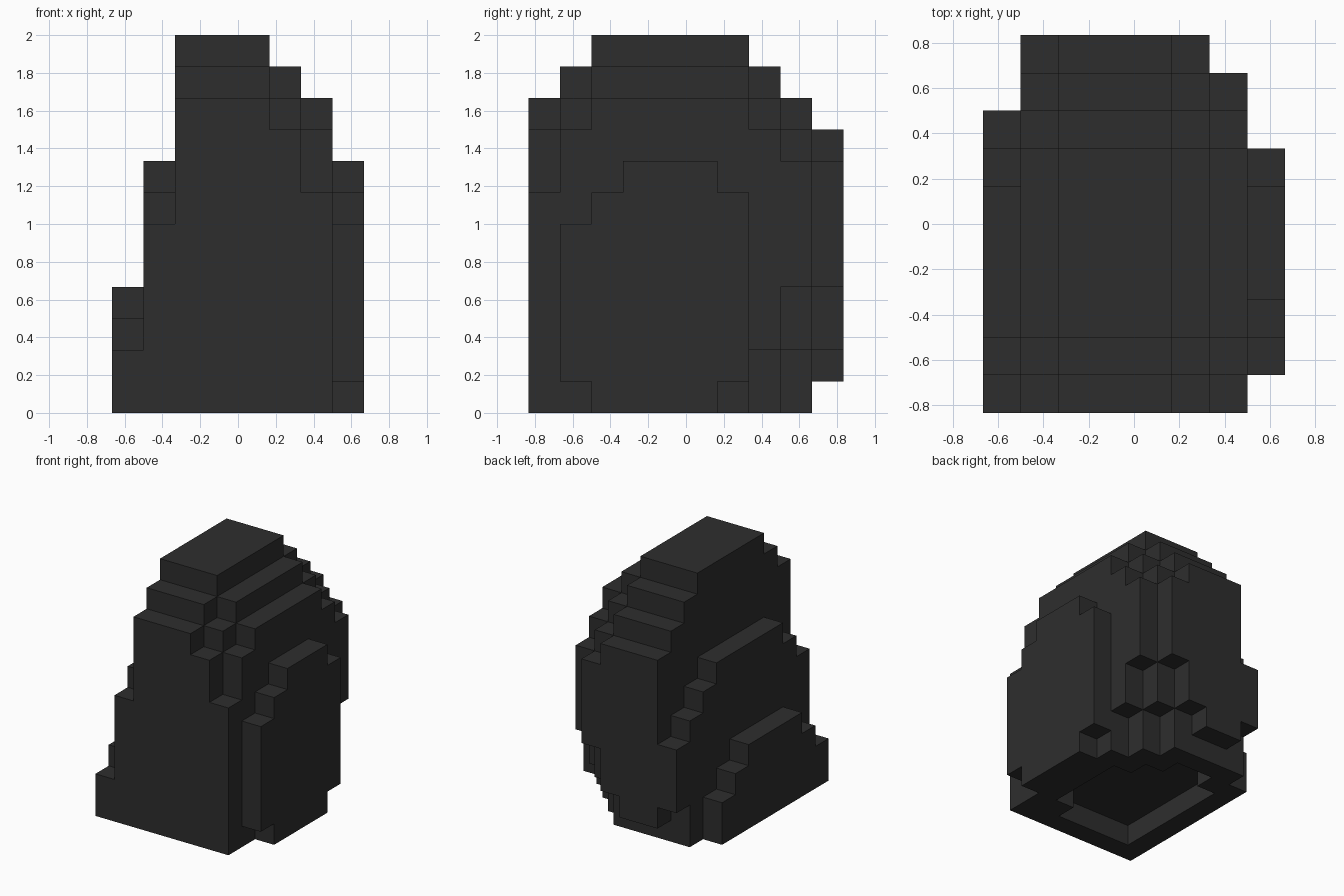
import bpy, bmesh
from mathutils import Vector

cube = bpy.data.objects.get("Cube")
if cube:
    bpy.data.objects.remove(cube, do_unlink=True)

UNIT = 1 / 6  # edge of one block

stone = bpy.data.materials.new("dark stone")
stone.use_nodes = True
colour = (0.027, 0.027, 0.027, 1)
stone.diffuse_color = colour
stone.node_tree.nodes["Principled BSDF"].inputs["Base Color"].default_value = colour

# Slices across x: (first y, column tops front to back, {y: raised underside})
CORE = [10, 11] + [12] * 5 + [11, 10, 9]
SLICES = {
    -4: (-5, [2, 3, 4, 4, 4, 4, 3, 2], {}),
    -3: (-5, [6, 7] + [8] * 5 + [7, 6, 5], {4: 2}),
    -2: (-5, CORE, {4: 1}),
    -1: (-5, CORE, {4: 1}),
    0: (-5, CORE, {4: 2}),
    1: (-5, [9, 10] + [11] * 5 + [10, 9, 8], {3: 2, 4: 4}),
    2: (-5, [7, 9] + [10] * 5 + [9, 8], {2: 2, 3: 4}),
    3: (-4, [6, 7, 8, 8, 8, 7], {-4: 1, 1: 1}),
}
cells = {(x, y0 + i, z)
         for x, (y0, tops, lifted) in SLICES.items()
         for i, top in enumerate(tops)
         for z in range(lifted.get(y0 + i, 0), top)}

# Shallow stepped hollow in the underside: x range, y range
for xa, xb, ya, yb in ((-3, 1, -4, 2), (1, 2, -3, 1), (-2, 0, 2, 3)):
    cells -= {(x, y, 0) for x in range(xa, xb) for y in range(ya, yb)}

# Skin: one quad for every exposed block side
bm = bmesh.new()
corners = {}


def corner(p):
    key = tuple(round(c) for c in p)
    if key not in corners:
        corners[key] = bm.verts.new(Vector(key) * UNIT)
    return corners[key]


for cell in sorted(cells):
    for axis in range(3):
        for side in (0, 1):
            n = list(cell)
            n[axis] += 1 if side else -1
            if tuple(n) in cells:
                continue
            base = Vector(cell)
            base[axis] += side
            u, v = Vector((0, 0, 0)), Vector((0, 0, 0))
            u[(axis + 1) % 3] = 1
            v[(axis + 2) % 3] = 1
            ring = [base, base + u, base + u + v, base + v]
            bm.faces.new([corner(p) for p in (ring if side else ring[::-1])])
bm.normal_update()

# Merge flat regions, leaving the pierced underside as quads
inner = [e for e in bm.edges if len(e.link_faces) == 2
         and all(f.normal.z > -0.5 for f in e.link_faces)
         and e.link_faces[0].normal.dot(e.link_faces[1].normal) > 0.99]
bmesh.ops.dissolve_edges(bm, edges=inner, use_verts=False)
bm.normal_update()

mesh = bpy.data.meshes.new("rock")
bm.to_mesh(mesh)
bm.free()
mesh.materials.append(stone)
bpy.context.collection.objects.link(bpy.data.objects.new("rock", mesh))
